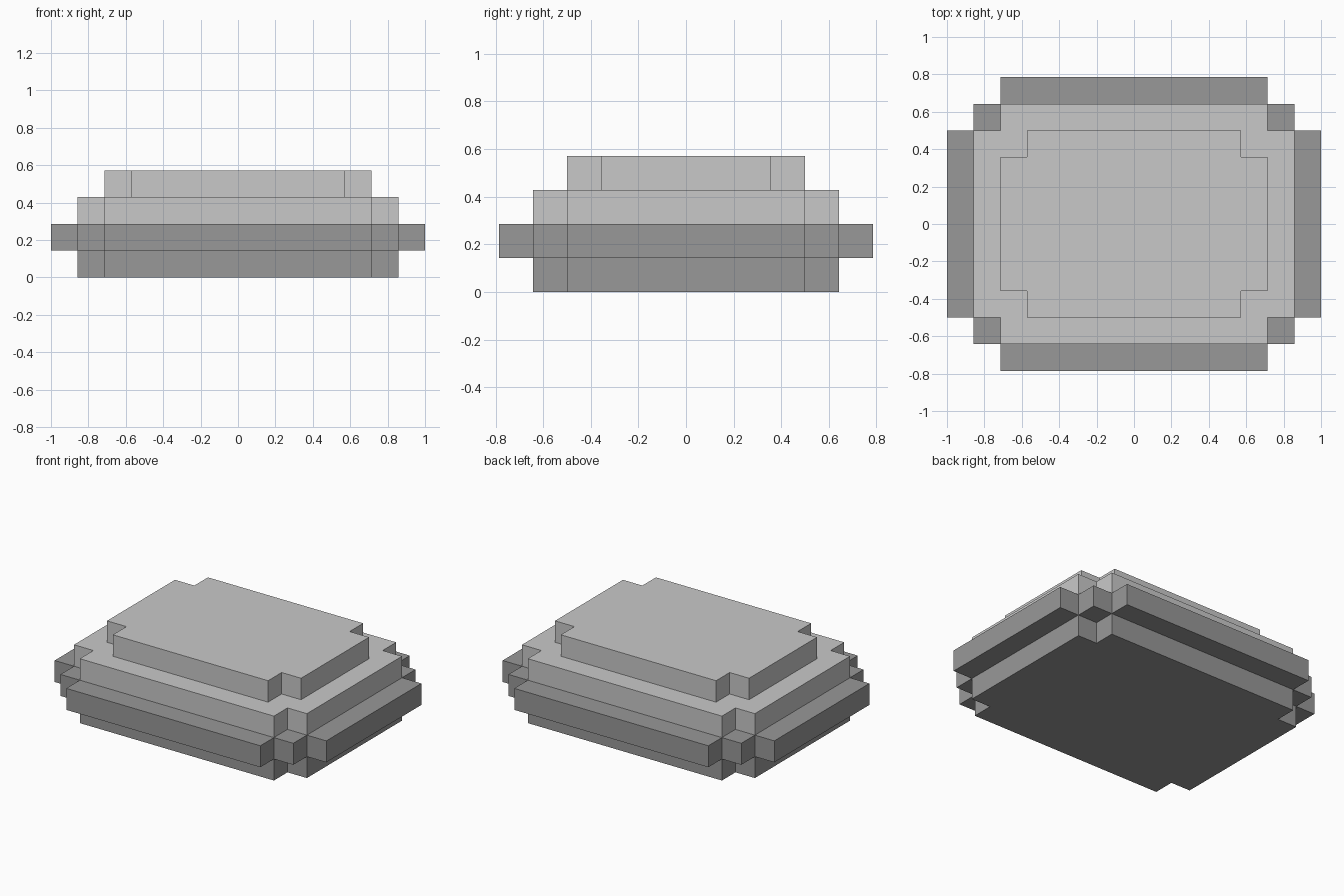
import bpy
import bmesh

if "Cube" in bpy.data.objects:
    bpy.data.objects.remove(bpy.data.objects["Cube"])

U = 1 / 7  # one block of the grid


def material(name, grey):
    m = bpy.data.materials.new(name)
    m.diffuse_color = (grey, grey, grey, 1)
    m.use_nodes = True
    m.node_tree.nodes["Principled BSDF"].inputs["Base Color"].default_value = m.diffuse_color
    return m


def outline(steps):
    """Closed stepped outline from the (x, y) outer corners of one quarter,
    listed from the right side to the back, mirrored to all four quarters."""
    quarter = []
    for i, (x, y) in enumerate(steps):
        quarter.append((x, y))
        if i + 1 < len(steps):
            quarter.append((steps[i + 1][0], y))  # inner corner
    left = [(-x, y) for x, y in reversed(quarter)]
    back = quarter + left
    return back + [(-x, -y) for x, y in back]


def layer(name, steps, level, mat):
    """One block-high slab with a stepped outline."""
    bm = bmesh.new()
    base = bm.faces.new([bm.verts.new((x * U, y * U, level * U))
                         for x, y in outline(steps)])
    side = bmesh.ops.extrude_face_region(bm, geom=[base], use_keep_orig=True)
    top = [g for g in side["geom"] if isinstance(g, bmesh.types.BMVert)]
    bmesh.ops.translate(bm, verts=top, vec=(0, 0, U))
    bmesh.ops.recalc_face_normals(bm, faces=bm.faces)
    mesh = bpy.data.meshes.new(name)
    bm.to_mesh(mesh)
    bm.free()
    mesh.materials.append(mat)
    obj = bpy.data.objects.new(name, mesh)
    bpy.context.collection.objects.link(obj)
    return obj


dark = material("dark stone grey", 0.314)
light = material("light stone grey", 0.584)

# Dark lower half: foot and wide rim
layer("foot", [(6, 3.5), (5, 4.5)], 0, dark)
layer("rim", [(7, 3.5), (6, 4.5), (5, 5.5)], 1, dark)

# Light upper half: shoulder and flat cap
layer("shoulder", [(6, 3.5), (5, 4.5)], 2, light)
layer("cap", [(5, 2.5), (4, 3.5)], 3, light)
